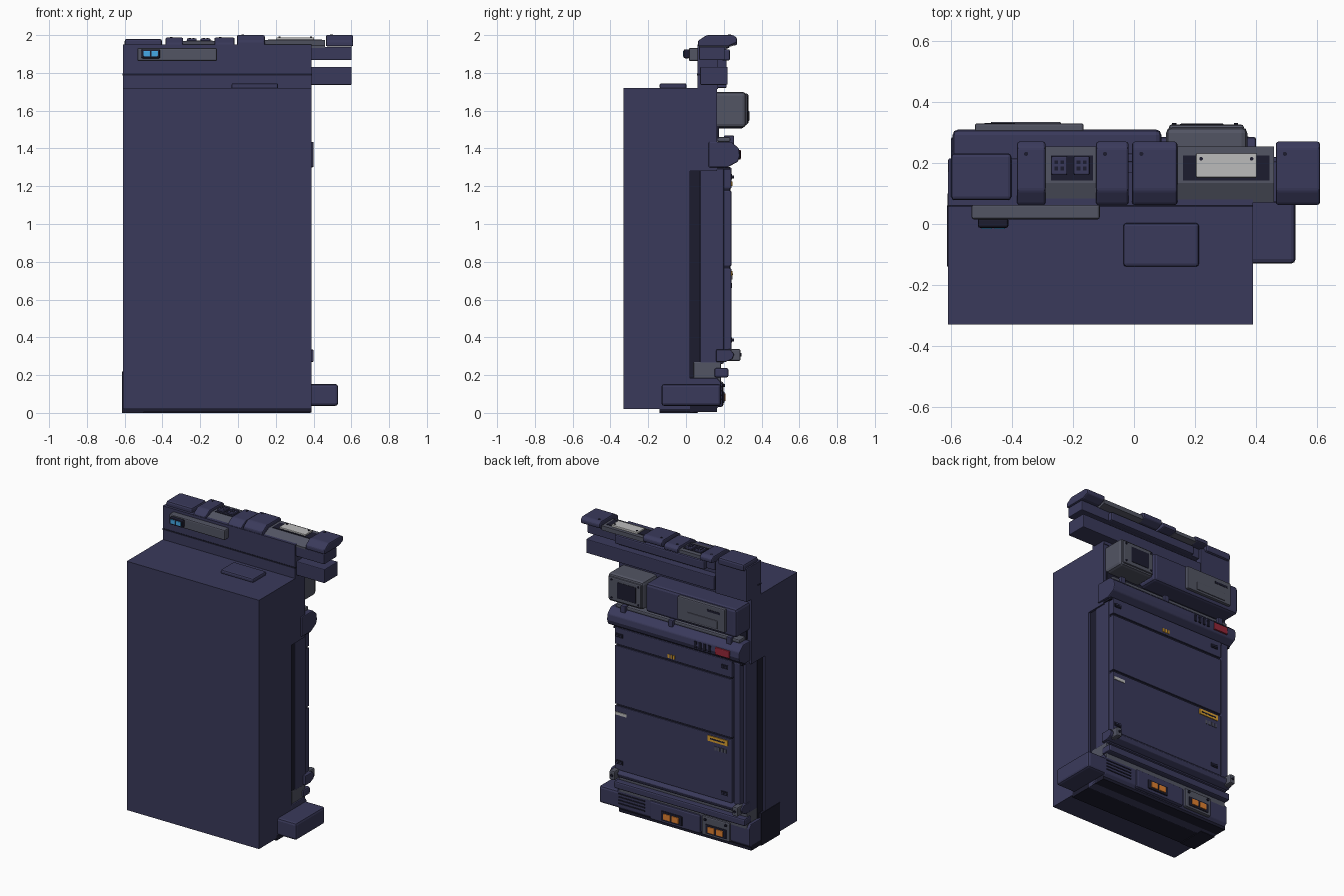
import bpy, bmesh
from mathutils import Matrix, Vector

COLOURS = {
    "navy": (.042, .042, .105), "grey": (.085, .09, .125), "dark": (.012, .012, .028),
    "orange": (.75, .22, .03), "yellow": (.7, .35, .03), "white": (.5, .5, .5),
    "blue": (.06, .4, .8), "red": (.3, .02, .04),
}
MATS = {}
for key, c in COLOURS.items():
    MATS[key] = bpy.data.materials.new(key)
    MATS[key].diffuse_color = (*c, 1)


def finish(bm, name, colour, bevel, segments=2):
    mesh = bpy.data.meshes.new(name)
    bmesh.ops.recalc_face_normals(bm, faces=bm.faces)
    bm.to_mesh(mesh)
    bm.free()
    mesh.materials.append(MATS[colour])
    ob = bpy.data.objects.new(name, mesh)
    bpy.context.collection.objects.link(ob)
    if bevel:
        mod = ob.modifiers.new("edge_bevel", 'BEVEL')
        mod.width, mod.segments = bevel, segments
    return ob


def box(name, x, y, z, colour="navy", bevel=0.0):
    """Box from three (min, max) ranges."""
    bm = bmesh.new()
    size = [r[1] - r[0] for r in (x, y, z)]
    mid = Vector([(r[0] + r[1]) / 2 for r in (x, y, z)])
    bmesh.ops.create_cube(bm, size=1, matrix=Matrix.Translation(mid) @ Matrix.Diagonal((*size, 1)))
    return finish(bm, name, colour, bevel)


def extrude_x(name, x, profile, colour="navy", bevel=0.0):
    """Closed (y, z) profile swept along x."""
    bm = bmesh.new()
    face = bm.faces.new([bm.verts.new((x[0], y, z)) for y, z in profile])
    ext = bmesh.ops.extrude_face_region(bm, geom=[face])
    bmesh.ops.translate(bm, vec=(x[1] - x[0], 0, 0),
                        verts=[v for v in ext["geom"] if isinstance(v, bmesh.types.BMVert)])
    return finish(bm, name, colour, bevel)


def bolt(name, x, y, z, axis="y", r=.009, colour="dark"):
    bm = bmesh.new()
    rot = Matrix.Rotation(1.5708, 4, 'X') if axis == "y" else Matrix.Identity(4)
    bmesh.ops.create_cone(bm, cap_ends=True, segments=10, radius1=r, radius2=r, depth=.012,
                          matrix=Matrix.Translation((x, y, z)) @ rot)
    finish(bm, name, colour, 0)


# Main cabinet: front box, recess band, rear upper shoulders, hatch
box("cabinet_body", (-.61, .39), (-.33, .02), (.02, 1.72))
box("recess_band", (-.595, .375), (.02, .075), (.02, 1.28), "dark")
box("upper_shoulder", (-.61, .39), (.02, .165), (1.28, 1.72))
box("top_hatch", (-.035, .213), (-.14, .003), (1.715, 1.745), bevel=.01)

# Base: sill, side plate, rear plinth and the unit sticking out on the right
box("base_sill", (-.61, .39), (-.14, .165), (.005, .04), "dark")
box("base_side_plate", (-.613, -.5), (-.14, .06), (0, .22), "dark")
extrude_x("rear_plinth", (-.61, .39),
          [(.02, .0), (.15, .01), (.185, .045), (.185, .16), (.165, .185), (.02, .185)], bevel=.006)
box("side_base_unit", (.15, .53), (-.13, .185), (.037, .153), bevel=.015)
box("middle_base_unit", (-.245, .14), (.1, .195), (.03, .16), bevel=.012)
box("left_base_plate", (-.467, -.257), (.1, .198), (.035, .165), "grey", .008)
for i in range(4):
    box("base_vent", (.18, .38), (.18, .189), (.068 + i * .022, .076 + i * .022), "dark")
for cx in (-.03, -.365):
    box("lamp_frame", (cx - .08, cx + .08), (.18, .203), (.05, .115), "dark", .006)
    for s in (-1, 1):
        box("orange_lamp", (cx + s * .032 - .026, cx + s * .032 + .026), (.19, .209), (.062, .103), "orange", .004)
for x in (-.44, -.285):
    bolt("base_bolt", x, .2, .145)

# Rear door
box("door_frame", (-.595, .38), (.075, .2), (.26, 1.3), bevel=.008)
box("lower_filler", (-.59, .38), (.04, .185), (.15, .27), "grey", .005)
for z0, z1 in ((.33, .765), (.777, 1.175), (1.187, 1.3)):
    box("door_panel", (-.515, .372), (.18, .24), (z0, z1), bevel=.005)
box("door_seam_backing", (-.51, .365), (.18, .231), (.33, 1.3), "dark")
box("door_side_post", (-.575, -.525), (.18, .236), (.3, 1.3), bevel=.008)
for x in (-.46, .335):
    for z in (.385, 1.25):
        box("latch_plate", (x - .027, x + .027), (.235, .244), (z - .014, z + .014), "dark", .003)
        for s in (-1, 1):
            bolt("latch_bolt", x + s * .012, .247, z, r=.008, colour="navy")
box("yellow_tag", (-.485, -.335), (.235, .246), (.715, .752), "yellow")
box("tag_stripe", (-.465, -.355), (.24, .2475), (.729, .738), "dark")
box("white_tag", (.28, .365), (.235, .245), (.707, .727), "white")
for i in range(4):
    box("small_tick", (-.475 + i * .025, -.46 + i * .025), (.235, .244), (.662, .688), "grey")
for i in range(3):
    box("door_mark", (-.085 + i * .02, -.073 + i * .02), (.235, .245), (1.2, 1.225), "yellow")

# Rails under the door
extrude_x("lower_rail", (-.6, .4), [(.16, .27), (.21, .27), (.245, .285), (.255, .31), (.235, .335), (.16, .335)], bevel=.004)
box("bottom_rail", (-.6, .39), (.15, .225), (.188, .237), bevel=.01)
for x in (-.57, .36):
    box("rail_clamp", (x - .02, x + .02), (.22, .288), (.275, .338), "grey", .008)
    bolt("clamp_bolt", x, .288, .307)

# Hooded bar over the door with vents and a red display
extrude_x("hood_bar", (-.6, .4),
          [(.12, 1.3), (.22, 1.3), (.275, 1.33), (.285, 1.36), (.28, 1.4), (.24, 1.435), (.12, 1.435)], bevel=.006)
box("hood_seam", (-.59, .385), (.15, .232), (1.288, 1.302), "dark")
box("hood_pipe", (-.57, .37), (.16, .235), (1.435, 1.46), "grey", .008)
for x in (-.5, -.06, .3):
    box("pipe_clip", (x - .018, x + .018), (.2, .255), (1.42, 1.468), bevel=.005)
box("red_display", (-.53, -.42), (.26, .29), (1.342, 1.392), "red", .004)
for i in range(4):
    box("hood_vent", (-.385 + i * .035, -.365 + i * .035), (.26, .288), (1.345, 1.39), "dark", .003)

# Upper rear units
box("upper_left_unit", (-.595, .09), (.12, .31), (1.505, 1.7), bevel=.018)
box("upper_left_panel", (-.522, -.165), (.28, .33), (1.53, 1.69), "grey", .007)
box("panel_slot", (-.49, -.39), (.32, .332), (1.645, 1.66), "dark")
box("panel_lower_lip", (-.47, -.24), (.32, .335), (1.545, 1.6), "grey", .004)
box("upper_right_unit", (.105, .372), (.12, .318), (1.51, 1.7), "grey", .02)
box("fan_frame", (.115, .36), (.28, .326), (1.525, 1.685), "grey", .008)
box("fan_opening", (.15, .295), (.31, .329), (1.55, 1.66), "dark", .004)
for x in (.132, .335):
    for z in (1.545, 1.668):
        bolt("fan_bolt", x, .325, z, r=.007)
box("rear_neck", (-.58, .37), (.1, .175), (1.44, 1.52), "dark")

# Header wall with overhanging bars
box("header_wall", (-.61, .39), (.06, .17), (1.715, 1.95))
box("header_end_block", (-.61, -.37), (.1, .215), (1.72, 1.95), bevel=.006)
box("header_groove", (-.611, .391), (.0575, .1), (1.787, 1.797), "dark")
box("lower_header_bar", (-.365, .602), (.075, .22), (1.737, 1.832), bevel=.005)
box("upper_header_bar", (-.365, .602), (.07, .205), (1.868, 1.938), bevel=.005)
box("rear_header_strip", (-.3, .38), (.19, .232), (1.865, 1.925), bevel=.008)

# Front light plate
box("front_plate", (-.533, -.112), (.015, .065), (1.862, 1.932), "grey", .008)
box("light_housing", (-.512, -.412), (-.013, .02), (1.877, 1.925), "dark", .008)
for x in (-.483, -.441):
    box("blue_light", (x - .018, x + .018), (-.017, 0), (1.887, 1.916), "blue", .003)


# Top caps: chamfered tiles over a grey strip
def cap(x0, x1, top, low=1.94):
    h = top - .03
    extrude_x("top_cap", (x0, x1), [(.063, low), (.063, h), (.11, top), (.25, top),
                                    (.27, top - .015), (.27, h - .01), (.225, low)], bevel=.008)
    for x in (x0 + .03,):
        bolt("cap_bolt", x, .23, top - .003, "z", .007)


box("left_top_cap", (-.6, -.402), (.078, .232), (1.93, 1.98), bevel=.012)
cap(-.384, -.29, 1.987)
cap(-.125, -.018, 1.987)
cap(-.006, .142, 2.0)
cap(.465, .61, 2.0)
for x0, x1, top in ((-.295, -.12, 1.968), (.138, .46, 1.975)):
    extrude_x("top_strip", (x0, x1), [(.07, 1.93), (.07, 1.945), (.135, top), (.255, top), (.255, 1.945), (.2, 1.93)], "grey")
    box("strip_recess", (x0 + .022, x1 - .015), (.142, .225), (top - .02, top + .003), "dark")
for x in (-.245, -.172):
    box("top_socket", (x - .026, x + .026), (.162, .222), (1.96, 1.982), bevel=.004)
    for s in (-.01, .01):
        for y in (.182, .202):
            box("socket_hole", (x + s - .006, x + s + .006), (y - .006, y + .006), (1.978, 1.984), "dark")
box("white_top_plate", (.204, .402), (.153, .232), (1.965, 1.988), "white", .003)
for x in (.22, .386):
    bolt("plate_bolt", x, .214, 1.986, "z", .006)
